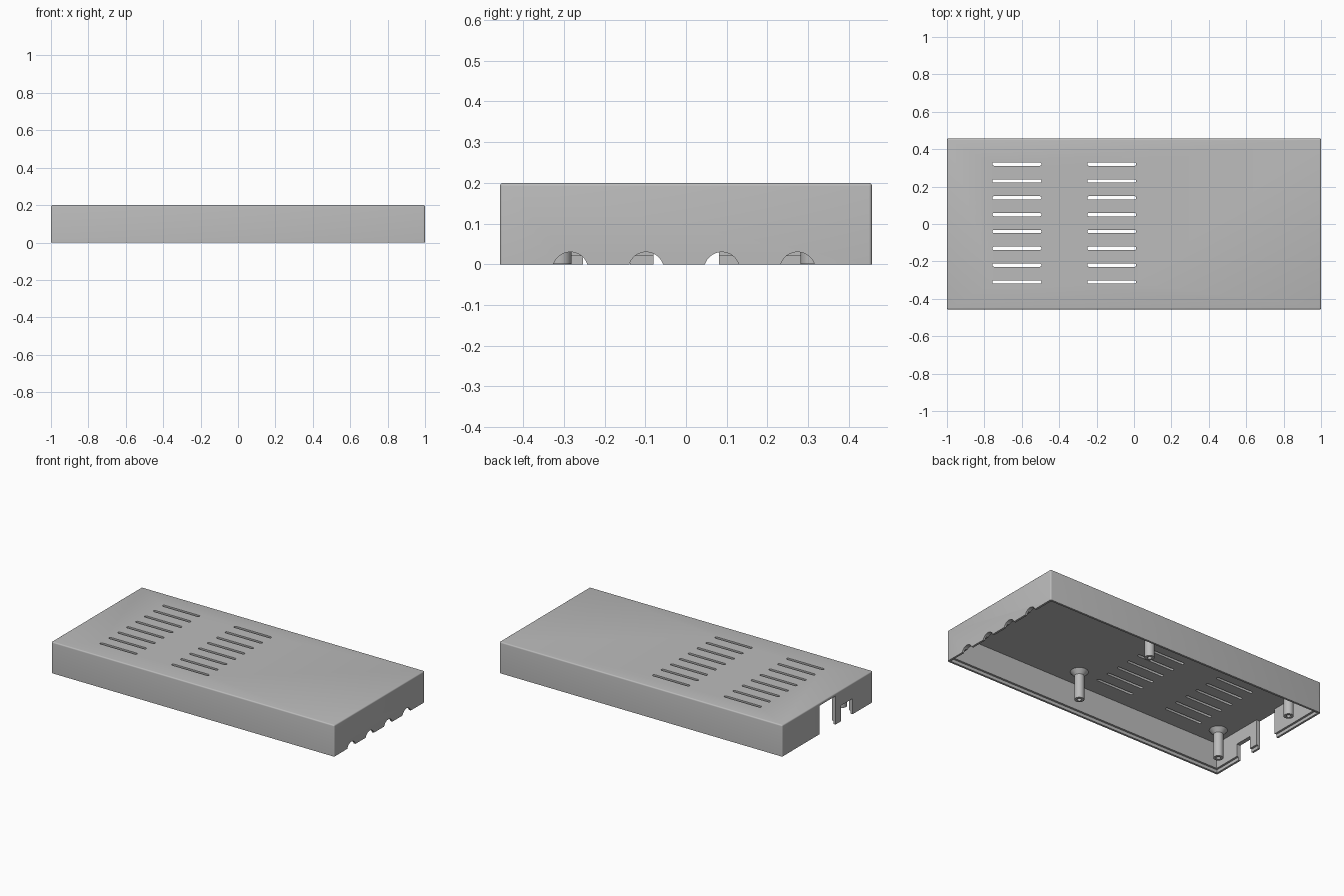
import bpy, bmesh, math
from mathutils import Matrix, Vector

cube = bpy.data.objects.get("Cube")
if cube:
    bpy.data.objects.remove(cube, do_unlink=True)

HALF_X, HALF_Y, HEIGHT = 1.0, 0.457, 0.2
WALL, ROOF, LIP = 0.026, 0.018, 0.02

grey = bpy.data.materials.new("plain grey plastic")
grey.use_nodes = True
colour = (0.5, 0.5, 0.5, 1)
grey.diffuse_color = colour
grey.node_tree.nodes["Principled BSDF"].inputs["Base Color"].default_value = colour


def finish(name, bm):
    bmesh.ops.recalc_face_normals(bm, faces=bm.faces)
    mesh = bpy.data.meshes.new(name)
    bm.to_mesh(mesh)
    bm.free()
    mesh.materials.append(grey)
    obj = bpy.data.objects.new(name, mesh)
    bpy.context.collection.objects.link(obj)
    return obj


def activate(obj):
    bpy.ops.object.select_all(action='DESELECT')
    obj.select_set(True)
    bpy.context.view_layer.objects.active = obj


def box(bm, x0, x1, y0, y1, z0, z1):
    size = Matrix.Diagonal((x1 - x0, y1 - y0, z1 - z0, 1))
    centre = Matrix.Translation(((x0 + x1) / 2, (y0 + y1) / 2, (z0 + z1) / 2))
    bmesh.ops.create_cube(bm, size=1, matrix=centre @ size)


def slot(bm, x0, x1, y, r):
    # Straight slot with round ends
    pts = []
    for cx, start in ((x1 - r, -90), (x0 + r, 90)):
        for i in range(7):
            a = math.radians(start + i * 30)
            pts.append((cx + r * math.cos(a), y + r * math.sin(a), 0.15))
    face = bm.faces.new([bm.verts.new(p) for p in pts])
    new = bmesh.ops.extrude_face_region(bm, geom=[face])["geom"]
    moved = [v for v in new if isinstance(v, bmesh.types.BMVert)]
    bmesh.ops.translate(bm, verts=moved, vec=(0, 0, 0.1))


def cut(target, bm):
    cutter = finish("cutter", bm)
    cutter.hide_render = True
    mod = target.modifiers.new("cut", 'BOOLEAN')
    mod.operation, mod.solver, mod.object = 'DIFFERENCE', 'EXACT', cutter
    activate(target)
    bpy.ops.object.modifier_apply(modifier=mod.name)
    bpy.data.objects.remove(cutter, do_unlink=True)


# Outer cover with softened upright and top edges
bm = bmesh.new()
box(bm, -HALF_X, HALF_X, -HALF_Y, HALF_Y, 0, HEIGHT)
edges = [e for e in bm.edges if max(v.co.z for v in e.verts) > 0.1]
bmesh.ops.bevel(bm, geom=edges, offset=0.008, segments=4, profile=0.5, affect='EDGES')
cover = finish("cover_shell", bm)

# Hollow inside, then the stepped lip around the open rim
for inset, top in ((WALL, HEIGHT - ROOF), (WALL / 2, LIP)):
    bm = bmesh.new()
    box(bm, inset - HALF_X, HALF_X - inset, inset - HALF_Y, HALF_Y - inset, -0.1, top)
    cut(cover, bm)

# Vent slots, end openings and cable arches
bm = bmesh.new()
for x0 in (-0.757, -0.25):
    for i in range(8):
        slot(bm, x0, x0 + 0.262, -0.31 + i * 0.09, 0.009)
box(bm, -1.1, -0.95, -0.08, 0.081, -0.1, HEIGHT - ROOF)
box(bm, -1.1, -0.95, -0.253, -0.137, -0.1, 0.1)
for i in range(4):
    place = Matrix.Translation((HALF_X, -0.284 + i * 0.186, -0.0137))
    bmesh.ops.create_cone(bm, cap_ends=True, segments=48, radius1=0.0437, radius2=0.0437,
                          depth=0.15, matrix=place @ Matrix.Rotation(math.pi / 2, 4, 'Y'))
cut(cover, bm)
activate(cover)
bpy.ops.object.shade_smooth_by_angle(angle=math.radians(35))

# Hollow screw posts that flare out where they meet the roof
profile = [(0, 0.13), (0.013, 0.13), (0.013, 0.001), (0.0285, 0.001),
           (0.0285, 0.155), (0.054, 0.184), (0, 0.184)]
for end, x in (("left", 0.145), ("right", -0.885)):
    for side, y in (("front", -0.31), ("back", 0.31)):
        bm = bmesh.new()
        verts = [bm.verts.new((r, 0, z)) for r, z in profile]
        line = [bm.edges.new(pair) for pair in zip(verts, verts[1:])]
        bmesh.ops.spin(bm, geom=verts + line, cent=(0, 0, 0), axis=(0, 0, 1),
                       angle=math.tau, steps=32, use_merge=True)
        bmesh.ops.remove_doubles(bm, verts=bm.verts, dist=0.0001)
        bmesh.ops.translate(bm, verts=bm.verts, vec=Vector((x, y, 0)))
        post = finish(f"screw_post_{side}_{end}", bm)
        activate(post)
        bpy.ops.object.shade_smooth_by_angle(angle=math.radians(35))
